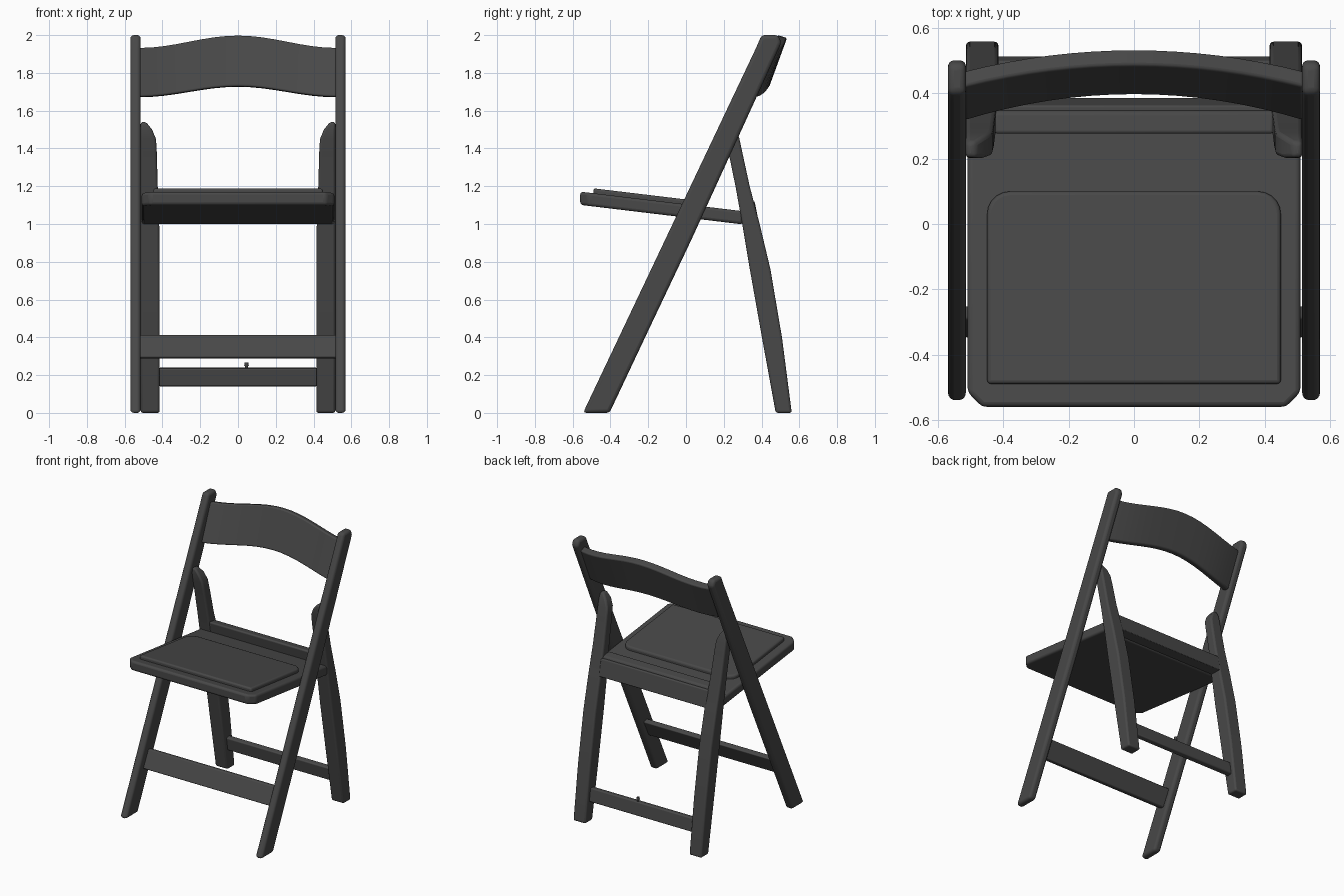
import bpy, bmesh, math

cube = bpy.data.objects.get("Cube")
if cube:
    bpy.data.objects.remove(cube, do_unlink=True)

mat = bpy.data.materials.new("charcoal_resin")
mat.use_nodes = True
colour = (0.065, 0.065, 0.065, 1)
mat.diffuse_color = colour
bsdf = mat.node_tree.nodes["Principled BSDF"]
bsdf.inputs["Base Color"].default_value = colour
bsdf.inputs["Roughness"].default_value = 0.6


def loft(name, rings, bevel=0.012, mirror=False):
    """Skin a row of matching cross-sections, cap the ends and round the edges."""
    bm = bmesh.new()
    rows = [[bm.verts.new(p) for p in ring] for ring in rings]
    n = len(rows[0])
    for a, b in zip(rows, rows[1:]):
        for i in range(n):
            j = (i + 1) % n
            bm.faces.new((a[i], a[j], b[j], b[i]))
    bm.faces.new(rows[0][::-1])
    bm.faces.new(rows[-1])
    bmesh.ops.recalc_face_normals(bm, faces=bm.faces[:])
    mesh = bpy.data.meshes.new(name)
    bm.to_mesh(mesh)
    bm.free()
    mesh.materials.append(mat)
    ob = bpy.data.objects.new(name, mesh)
    bpy.context.collection.objects.link(ob)
    if mirror:
        ob.modifiers.new("Mirror", 'MIRROR')
    if bevel:
        mod = ob.modifiers.new("Bevel", 'BEVEL')
        mod.width = bevel
        mod.segments = 3
        mod.limit_method = 'ANGLE'
        mod.angle_limit = math.radians(35)
    bpy.ops.object.select_all(action='DESELECT')
    bpy.context.view_layer.objects.active = ob
    ob.select_set(True)
    bpy.ops.object.shade_smooth_by_angle(angle=math.radians(40))
    return ob


def bar(name, profile, x0, x1, bevel=0.012, mirror=False):
    """Extrude a side (y, z) profile across x."""
    return loft(name, [[(x, y, z) for y, z in profile] for x in (x0, x1)], bevel, mirror)


def slab(name, outline, low, high, bevel):
    """Extrude a plan (x, y) outline, sloping down towards the back."""
    return loft(name, [[(x, y, h - 0.12 * y) for x, y in outline] for h in (low, high)], bevel)


def corner(cx, cy, r, start):
    """Quarter circle of plan points, starting at an angle in degrees."""
    return [(cx + r * math.cos(math.radians(start + a)),
             cy + r * math.sin(math.radians(start + a))) for a in range(0, 91, 18)]


# Long side rails running from the front feet up to the backrest
bar("front_leg_rail",
    [(-0.545, 0), (-0.405, 0), (-0.20, 0.435), (0.03, 0.92),
     (0.505, 1.96), (0.488, 2.0), (0.40, 2.0), (0.37, 1.93)],
    0.515, 0.57, 0.018, True)

# Rear legs, narrowing to a rounded top: z, front y, back y, inner x
leg = [(0, 0.475, 0.56, 0.415), (0.4, 0.402, 0.508, 0.415), (0.76, 0.338, 0.447, 0.415),
       (1.0, 0.298, 0.39, 0.417), (1.2, 0.262, 0.337, 0.425), (1.38, 0.225, 0.298, 0.43),
       (1.45, 0.21, 0.283, 0.434), (1.50, 0.202, 0.27, 0.455), (1.54, 0.205, 0.25, 0.487)]
loft("rear_leg", [[(x, f, z), (0.515, f, z), (0.515, b, z), (x, b, z)]
                  for z, f, b, x in leg], 0.012, True)

# Backrest bowed backwards and arched upwards
rings = []
for i in range(-8, 9):
    t = i / 8
    bow = 1 - t * t
    arch = 0.5 + 0.5 * math.cos(math.pi * t)
    low, high = 1.675 + 0.055 * arch, 1.935 + 0.065 * arch
    y0, y1 = 0.315 + 0.08 * bow, 0.42 + 0.065 * bow
    rings.append([(0.52 * t, y0, low), (0.52 * t, y1, high),
                  (0.52 * t, y1 + 0.05, high - 0.015), (0.52 * t, y0 + 0.045, low - 0.005)])
loft("backrest", rings, 0.01)

# Seat board with clipped front corners, and its raised pad
slab("seat_board",
     [(-0.51, 0.30), (-0.51, -0.515), (-0.465, -0.56),
      (0.465, -0.56), (0.51, -0.515), (0.51, 0.30)], 1.034, 1.104, 0.015)
slab("seat_pad",
     [(-0.45, -0.49), (0.45, -0.49)] + corner(0.38, 0.03, 0.07, 0)
     + corner(-0.38, 0.03, 0.07, 90), 1.09, 1.13, 0.012)

# Cross bar behind the seat with a thin lip at its back
bar("seat_back_bar", [(0.30, 1.0), (0.375, 1.0), (0.345, 1.135), (0.275, 1.145)], -0.43, 0.43)
bar("seat_back_lip", [(0.345, 1.0), (0.387, 1.0), (0.363, 1.12), (0.33, 1.12)], -0.43, 0.43, 0.006)

# Stretchers between the feet
bar("front_stretcher", [(-0.35, 0.295), (-0.31, 0.285), (-0.25, 0.405), (-0.29, 0.415)],
    -0.52, 0.52, 0.008)
bar("rear_stretcher", [(0.475, 0.14), (0.515, 0.145), (0.50, 0.24), (0.46, 0.235)],
    -0.42, 0.42, 0.008)

# Small peg on the rear stretcher
peg = [[(0.045 + r * math.cos(k * math.pi / 5), 0.485 + r * math.sin(k * math.pi / 5), z)
        for k in range(10)] for r, z in [(0.008, 0.22), (0.008, 0.245), (0.012, 0.252), (0.009, 0.268)]]
loft("stretcher_peg", peg, 0)
